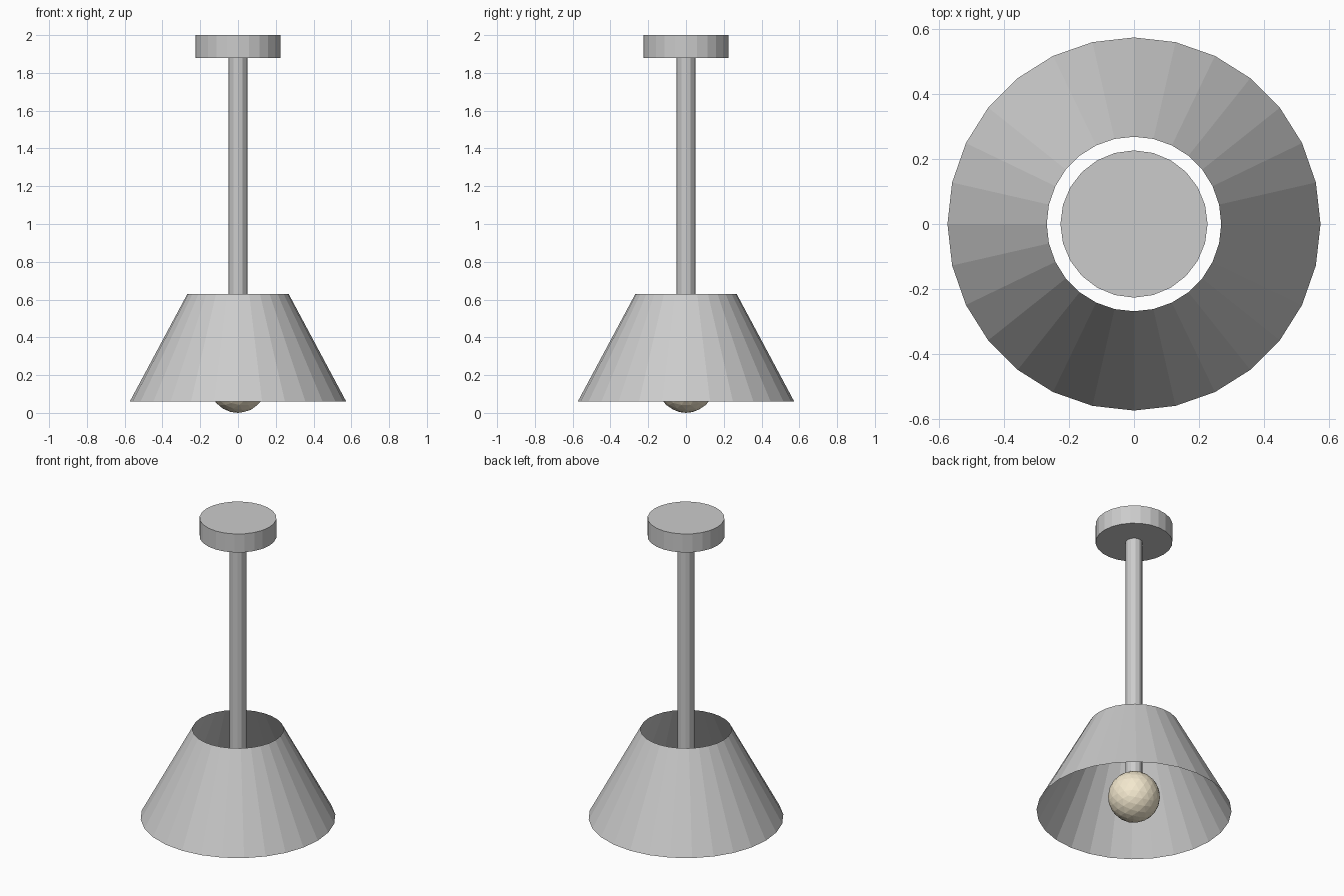
import bpy, bmesh
from mathutils import Matrix

if "Cube" in bpy.data.objects:
    bpy.data.objects.remove(bpy.data.objects["Cube"])


def add_object(name, bm):
    mesh = bpy.data.meshes.new(name)
    bm.to_mesh(mesh)
    bm.free()
    obj = bpy.data.objects.new(name, mesh)
    bpy.context.collection.objects.link(obj)
    return obj


def add_cone(name, sides, r_bottom, r_top, z0, z1, caps=True):
    bm = bmesh.new()
    bmesh.ops.create_cone(bm, cap_ends=caps, segments=sides,
                          radius1=r_bottom, radius2=r_top, depth=z1 - z0,
                          matrix=Matrix.Translation((0, 0, (z0 + z1) / 2)))
    return add_object(name, bm)


# ceiling mount and hanging rod, which reaches down to the bulb
add_cone("ceiling_mount", 24, 0.226, 0.226, 1.88, 2.0)
add_cone("rod", 12, 0.05, 0.05, 0.28, 1.88)

# open thin-walled conical shade
add_cone("shade", 28, 0.573, 0.268, 0.06, 0.63, caps=False)

# faceted bulb
bm = bmesh.new()
bmesh.ops.create_icosphere(bm, subdivisions=3, radius=0.153,
                           matrix=Matrix.Translation((0, 0, 0.153)))
bulb = add_object("bulb", bm)
cream = bpy.data.materials.new("warm_cream")
cream.diffuse_color = (0.9, 0.81, 0.62, 1)
cream.use_nodes = True
cream.node_tree.nodes["Principled BSDF"].inputs["Base Color"].default_value = cream.diffuse_color
bulb.data.materials.append(cream)
